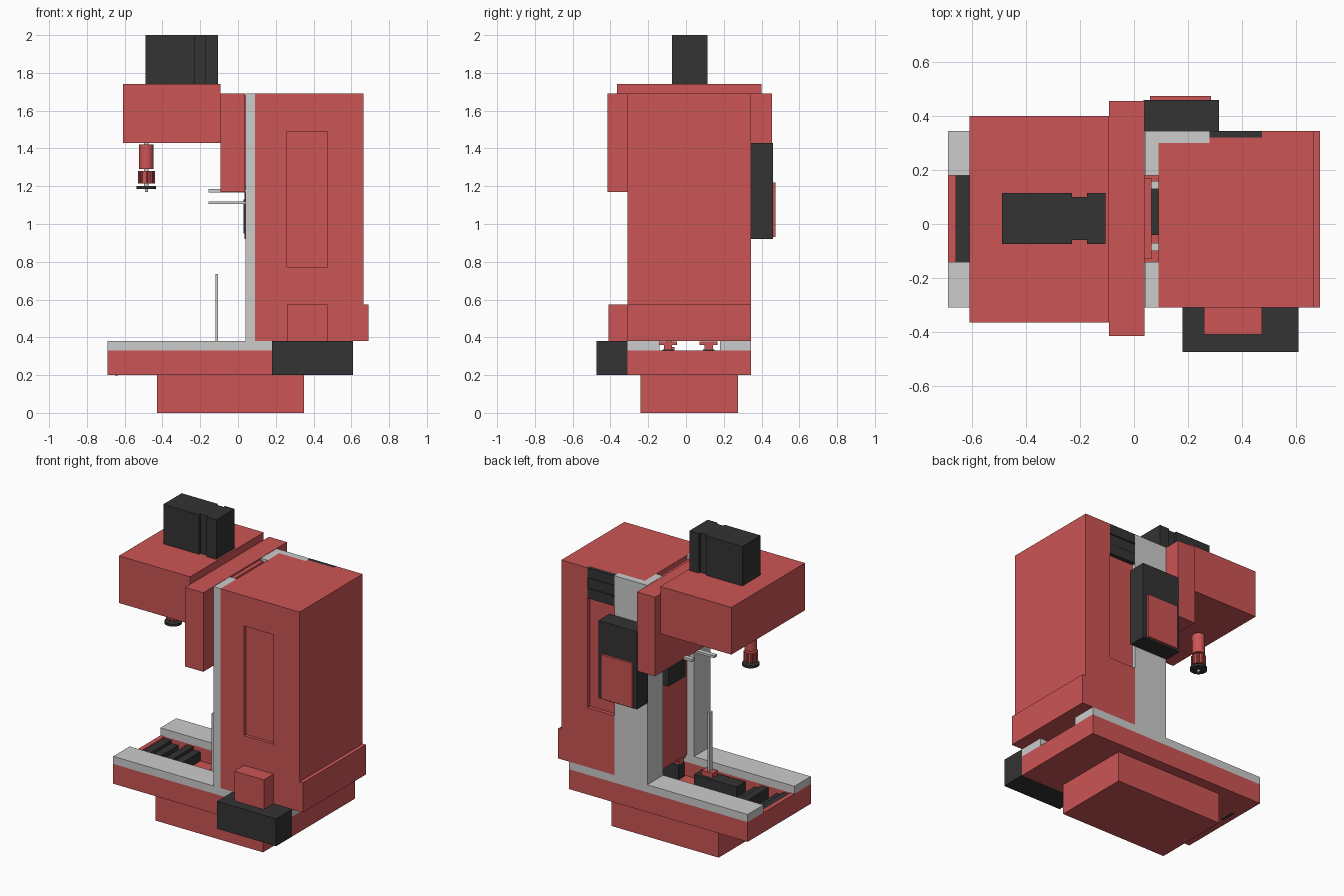
import bpy
import math

cube = bpy.data.objects.get("Cube")
if cube:
    bpy.data.objects.remove(cube, do_unlink=True)


def material(name, color):
    m = bpy.data.materials.new(name)
    m.use_nodes = True
    m.diffuse_color = (*color, 1)
    m.node_tree.nodes["Principled BSDF"].inputs["Base Color"].default_value = (*color, 1)
    return m


RED = material("machine red", (0.604, 0.089, 0.089))
GREY = material("rail grey", (0.604, 0.604, 0.604))
BLACK = material("motor black", (0.033, 0.033, 0.033))


def box(name, mat, x, y, z):
    """Box from its (min, max) range on each axis."""
    mid = [(a + b) / 2 for a, b in (x, y, z)]
    bpy.ops.mesh.primitive_cube_add(size=1, location=mid)
    ob = bpy.context.object
    ob.name = name
    ob.scale = [b - a for a, b in (x, y, z)]
    bpy.ops.object.transform_apply(location=False, rotation=False, scale=True)
    ob.data.materials.append(mat)
    return ob


def cylinder(name, mat, x, y, radius, z, sides=24):
    bpy.ops.mesh.primitive_cylinder_add(vertices=sides, radius=radius, depth=z[1] - z[0],
                                        location=(x, y, sum(z) / 2))
    ob = bpy.context.object
    ob.name = name
    ob.data.materials.append(mat)
    bpy.ops.object.shade_smooth_by_angle(angle=math.radians(35))
    return ob


def cut(target, x, y, z):
    """Carve a box-shaped pocket out of the target."""
    cutter = box("pocket_cutter", target.data.materials[0], x, y, z)
    cutter.hide_render = True
    mod = target.modifiers.new("pocket", "BOOLEAN")
    mod.operation = "DIFFERENCE"
    mod.solver = "EXACT"
    mod.object = cutter
    bpy.context.view_layer.objects.active = target
    bpy.ops.object.modifier_apply(modifier=mod.name)
    bpy.data.objects.remove(cutter, do_unlink=True)


FRONT, BACK = -0.31, 0.345
SIDES = {"front": (FRONT, -0.14), "back": (0.18, BACK)}
CHANNEL = (-0.14, 0.18)
WINDOW = (0.26, 0.475)

# Pedestal and bed with a long trough
box("pedestal", RED, (-0.43, 0.35), (-0.24, 0.275), (0, 0.2))
bed = box("bed", RED, (-0.69, 0.61), (FRONT, BACK), (0.2, 0.33))
cut(bed, (-0.66, 0.58), CHANNEL, (0.24, 0.4))

# Horizontal and vertical guide rails
for side, y in SIDES.items():
    box(side + "_bed_rail", GREY, (-0.69, 0.61), y, (0.33, 0.38))
    box(side + "_column_rail", GREY, (0.04, 0.09), y, (0.38, 1.69))
box("back_rail_plate", GREY, (0.09, 0.28), (0.3, BACK), (0.38, 1.69))

# Column with front window pocket and back pocket
column = box("column", RED, (0.09, 0.665), (FRONT, BACK), (0.38, 1.69))
cut(column, (0.05, 0.28), (0.3, 0.4), (0.3, 1.8))
cut(column, WINDOW, (-0.4, FRONT + 0.02), (0.77, 1.49))
cut(column, (0.27, 0.475), (BACK - 0.025, 0.4), (0.77, 1.8))
box("column_skirt", RED, (0.665, 0.69), (FRONT, BACK), (0.38, 0.575))
for i in range(3):
    low = 1.49 + i * 0.068
    box(f"back_vent_{i + 1}", BLACK, (0.28, 0.475),
        (BACK - 0.025, BACK - 0.004 * (i % 2)), (low, low + 0.064))
box("back_vent_core", BLACK, (0.28, 0.475), (BACK - 0.025, BACK - 0.01), (1.49, 1.69))

# Bed drive motor and its red terminal box
box("bed_motor", BLACK, (0.18, 0.61), (-0.475, FRONT), (0.2, 0.38))
box("bed_motor_cap", RED, WINDOW, (-0.41, FRONT), (0.38, 0.575))

# Column drive motor and its cover plate
box("column_motor", BLACK, (0.035, 0.315), (BACK, 0.46), (0.92, 1.43))
box("column_motor_plate", RED, (0.06, 0.285), (0.46, 0.475), (0.93, 1.22))

# Sliding head
box("head_carriage", RED, (-0.093, 0.038), (-0.415, 0.455), (1.17, 1.69))
box("spindle_head", RED, (-0.61, -0.093), (-0.365, 0.4), (1.43, 1.74))
box("carriage_link", RED, (0.038, 0.065), (-0.13, 0.17), (1.2, 1.68))

# Spindle motor with a groove between its two housings
box("spindle_motor", BLACK, (-0.49, -0.23), (-0.075, 0.115), (1.74, 2))
box("spindle_motor_neck", BLACK, (-0.23, -0.175), (-0.06, 0.1), (1.74, 2))
box("spindle_motor_end", BLACK, (-0.175, -0.105), (-0.075, 0.115), (1.74, 2))

# Spindle and tool
SX, SY = -0.485, 0.02
for name, mat, radius, z in (
    ("spindle_neck", GREY, 0.012, (1.2, 1.43)),
    ("spindle_body", RED, 0.038, (1.29, 1.42)),
    ("tool_holder", RED, 0.038, (1.215, 1.28)),
    ("tool_disc", BLACK, 0.052, (1.185, 1.2)),
    ("tool_tip", GREY, 0.008, (1.17, 1.2)),
):
    cylinder(name, mat, SX, SY, radius, z)
for i in range(8):
    a = i * math.tau / 8
    cylinder(f"holder_rib_{i + 1}", RED, SX + 0.036 * math.cos(a), SY + 0.036 * math.sin(a),
             0.009, (1.215, 1.28), 8)

# Column drive block and sensor arms
box("column_drive_block", BLACK, (0.03, 0.09), (-0.04, 0.14), (0.95, 1.13))
box("lower_arm", GREY, (-0.155, 0.09), (-0.1, -0.07), (1.105, 1.12))
box("upper_arm", GREY, (-0.155, 0.09), (0.13, 0.16), (1.168, 1.185))

# Trough contents: stepped covers, drive block, upright post, slide blocks
for i, x in enumerate((-0.66, -0.5)):
    box(f"trough_cover_{i + 1}", BLACK, (x, x + 0.1), CHANNEL, (0.24, 0.3))
    box(f"trough_cover_step_{i + 1}", BLACK, (x, x + 0.05), CHANNEL, (0.3, 0.32))
box("bed_drive_block", BLACK, (-0.34, -0.03), (-0.13, -0.04), (0.24, 0.32))
box("post_clamp", RED, (-0.15, -0.07), (-0.115, -0.06), (0.32, 0.35))
box("post", GREY, (-0.12, -0.105), (-0.105, -0.075), (0.32, 0.735))
for i, y in enumerate((-0.095, 0.12)):
    box(f"slide_foot_{i + 1}", BLACK, (0.1, 0.5), (y - 0.03, y + 0.03), (0.24, 0.335))
    box(f"slide_stem_{i + 1}", RED, (0.1, 0.5), (y - 0.022, y + 0.022), (0.335, 0.36))
    box(f"slide_block_{i + 1}", RED, (0.1, 0.5), (y - 0.048, y + 0.048), (0.36, 0.378))

# Dark slots on the underside of the bed
for i, y in enumerate((-0.11, 0.05)):
    box(f"bottom_slot_{i + 1}", BLACK, (-0.65, -0.635), (y, y + 0.1), (0.197, 0.2))
